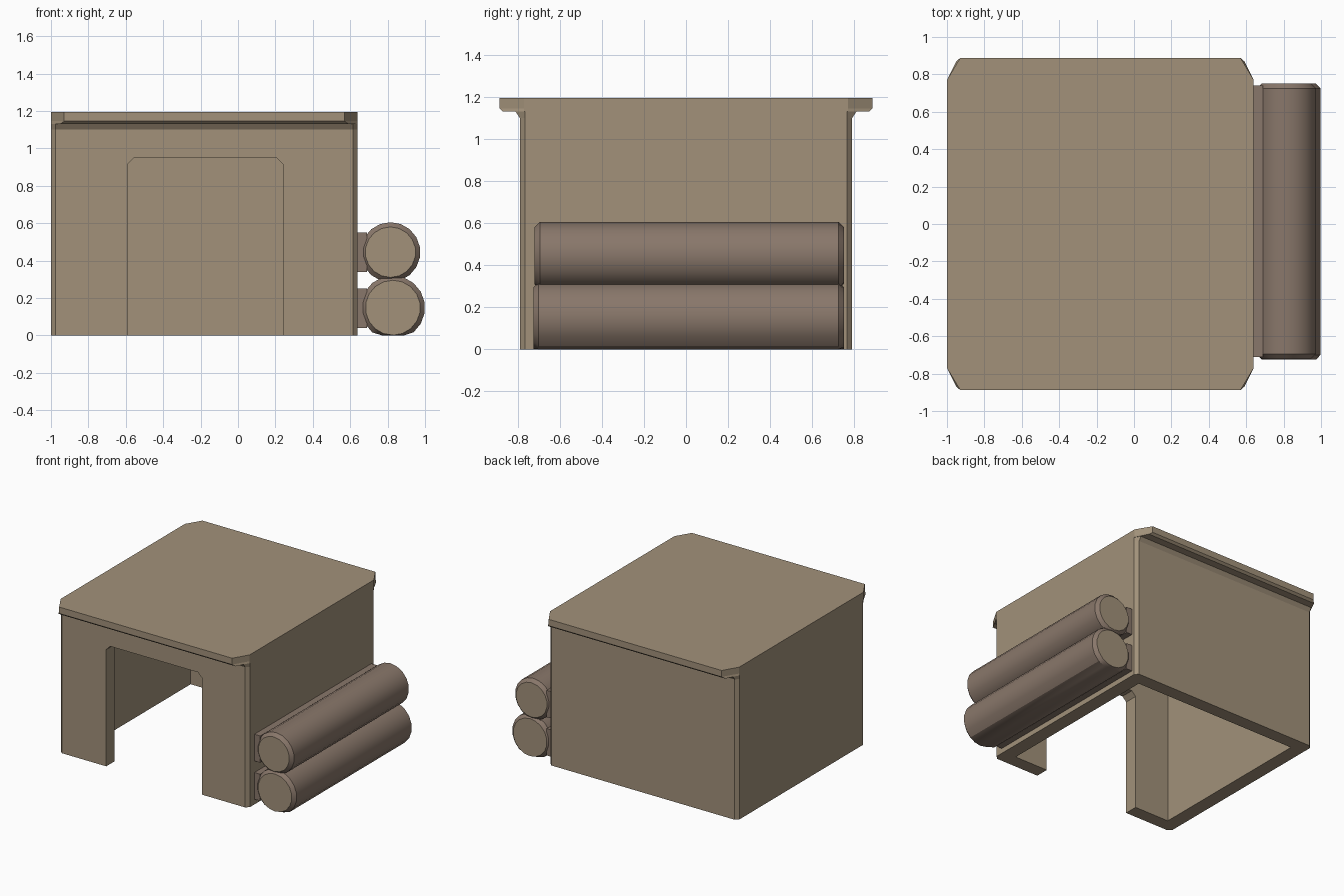
import bpy, bmesh, math

if "Cube" in bpy.data.objects:
    bpy.data.objects.remove(bpy.data.objects["Cube"])

CX = -0.18  # hut centre in x


def material(name, rgb):
    m = bpy.data.materials.new(name)
    m.diffuse_color = (*rgb, 1)
    m.use_nodes = True
    m.node_tree.nodes["Principled BSDF"].inputs["Base Color"].default_value = m.diffuse_color
    return m


TAN = material("tan_wood", (0.36, 0.285, 0.195))
BARK = material("bark", (0.25, 0.185, 0.145))


def loft(name, rings, mats):
    """Skin a stack of closed rings and cap both ends; last material goes on the caps."""
    bm = bmesh.new()
    loops = [[bm.verts.new(p) for p in r] for r in rings]
    n = len(loops[0])
    for a, b in zip(loops, loops[1:]):
        for i in range(n):
            j = (i + 1) % n
            bm.faces.new((a[i], a[j], b[j], b[i]))
    for cap in (loops[0], loops[-1]):
        bm.faces.new(cap).material_index = len(mats) - 1
    bmesh.ops.recalc_face_normals(bm, faces=bm.faces)
    me = bpy.data.meshes.new(name)
    bm.to_mesh(me)
    bm.free()
    for m in mats:
        me.materials.append(m)
    ob = bpy.data.objects.new(name, me)
    bpy.context.collection.objects.link(ob)
    return ob


def octagon(x1, y1, x2, y2, z):
    """Cut-corner rectangle: (x1, y1) on the side, (x2, y2) on the front and back."""
    q = [(x1, -y1), (x1, y1), (x2, y2), (-x2, y2),
         (-x1, y1), (-x1, -y1), (-x2, -y2), (x2, -y2)]
    return [(CX + x, y, z) for x, y in q]


def box(name, x, y, z, mat):
    return loft(name, [[(x[0], y[0], h), (x[1], y[0], h), (x[1], y[1], h), (x[0], y[1], h)]
                       for h in z], [mat])


# Hut walls rising into the front and back eaves
hut = loft("hut", [
    octagon(0.82, 0.765, 0.795, 0.79, 0),
    octagon(0.82, 0.765, 0.795, 0.79, 1.10),
    octagon(0.82, 0.765, 0.795, 0.81, 1.13),
    octagon(0.82, 0.770, 0.770, 0.87, 1.13),
    octagon(0.82, 0.770, 0.750, 0.887, 1.145),
    octagon(0.82, 0.770, 0.750, 0.887, 1.195)], [TAN])

# Hollow interior, open underneath
room = box("room_cutter", (CX - 0.71, CX + 0.71), (-0.685, 0.685), (-0.2, 1.09), TAN)

# Doorway with clipped top corners
door_profile = [(-0.59, -0.1), (0.24, -0.1), (0.24, 0.915), (0.205, 0.95),
                (-0.555, 0.95), (-0.59, 0.915)]
door = loft("door_cutter", [[(x, y, z) for x, z in door_profile] for y in (-1.0, -0.5)], [TAN])

for cutter in (room, door):
    cutter.hide_render = True
    mod = hut.modifiers.new(cutter.name, 'BOOLEAN')
    mod.operation = 'DIFFERENCE'
    mod.solver = 'EXACT'
    mod.object = cutter
bpy.context.view_layer.update()
cut_mesh = bpy.data.meshes.new_from_object(
    hut.evaluated_get(bpy.context.evaluated_depsgraph_get()))
hut.modifiers.clear()
hut.data = cut_mesh
for cutter in (room, door):
    bpy.data.objects.remove(cutter)


# Stacked logs with bevelled ends; the lower one is flattened on the ground
def log(name, cx, cz, r, y0, y1, sides=18):
    rings = []
    for y, rad in ((y0, r - 0.025), (y0 + 0.025, r), (y1 - 0.025, r), (y1, r - 0.025)):
        ring = []
        for i in range(sides):
            a = 2 * math.pi * (i + 0.5) / sides
            ring.append((cx + rad * math.cos(a), y, max(0, cz + rad * math.sin(a))))
        rings.append(ring)
    ob = loft(name, rings, [BARK, TAN])
    bpy.ops.object.select_all(action='DESELECT')
    ob.select_set(True)
    bpy.context.view_layer.objects.active = ob
    bpy.ops.object.shade_smooth_by_angle(angle=math.radians(30))


log("lower_log", 0.828, 0.148, 0.172, -0.725, 0.75)
log("upper_log", 0.815, 0.445, 0.16, -0.72, 0.75)

# Narrow joints where the logs meet the wall and each other
box("lower_wall_joint", (0.62, 0.69), (-0.71, 0.74), (0.04, 0.25), BARK)
box("upper_wall_joint", (0.62, 0.69), (-0.71, 0.74), (0.34, 0.55), BARK)
box("log_joint", (0.75, 0.89), (-0.70, 0.73), (0.26, 0.34), BARK)
